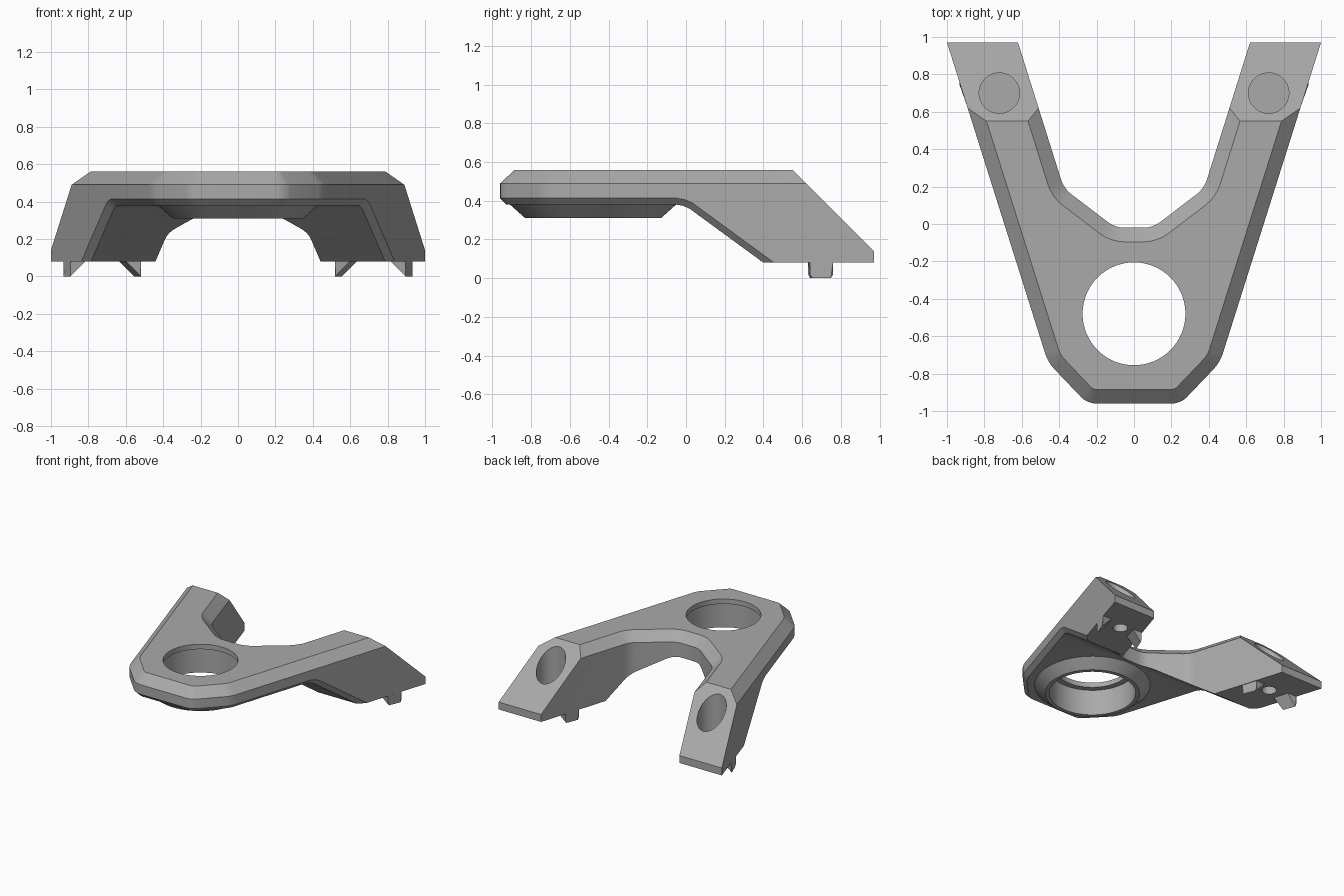
import bpy, bmesh, math
from mathutils import Matrix, Vector

if "Cube" in bpy.data.objects:
    bpy.data.objects.remove(bpy.data.objects["Cube"], do_unlink=True)

grey = bpy.data.materials.new("satin_grey")
grey.use_nodes = True
COLOUR = (0.40, 0.40, 0.40, 1)
grey.diffuse_color = COLOUR
grey.node_tree.nodes["Principled BSDF"].inputs["Base Color"].default_value = COLOUR


def to_object(name, bm):
    bmesh.ops.recalc_face_normals(bm, faces=bm.faces)
    mesh = bpy.data.meshes.new(name)
    bm.to_mesh(mesh)
    bm.free()
    mesh.materials.append(grey)
    obj = bpy.data.objects.new(name, mesh)
    bpy.context.collection.objects.link(obj)
    return obj


def prism(points, offset):
    """Extrude a closed loop of 3D points along an offset."""
    bm = bmesh.new()
    face = bm.faces.new([bm.verts.new(p) for p in points])
    out = bmesh.ops.extrude_face_region(bm, geom=[face])
    moved = [g for g in out["geom"] if isinstance(g, bmesh.types.BMVert)]
    bmesh.ops.translate(bm, verts=moved, vec=Vector(offset))
    bmesh.ops.recalc_face_normals(bm, faces=bm.faces)
    return bm


def round_part(name, x, y, z0, z1, r0, r1=None):
    bm = bmesh.new()
    bmesh.ops.create_cone(bm, cap_ends=True, segments=64, radius1=r0,
                          radius2=r0 if r1 is None else r1, depth=z1 - z0,
                          matrix=Matrix.Translation((x, y, (z0 + z1) / 2)))
    return to_object(name, bm)


def combine(target, tool, operation):
    mod = target.modifiers.new(operation.lower(), "BOOLEAN")
    mod.object, mod.operation, mod.solver = tool, operation, "EXACT"
    bpy.context.view_layer.objects.active = target
    bpy.ops.object.modifier_apply(modifier=mod.name)
    bpy.data.objects.remove(tool, do_unlink=True)


# Forked plan outline with softened corners and a chamfered top rim
half = [(0.25, -0.96), (0.46, -0.74), (1.0, 0.97), (0.62, 0.97), (0.375, 0.19), (0.10, -0.02)]
outline = half + [(-x, y) for x, y in reversed(half)]
bm = prism([(x, y, 0) for x, y in outline], (0, 0, 0.49))
corners = [e for e in bm.edges
           if abs(e.verts[0].co.z - e.verts[1].co.z) > 0.1 and e.verts[0].co.y < 0.9]
bmesh.ops.bevel(bm, geom=corners, offset=0.045, segments=4, profile=0.5, affect="EDGES")
top = [f for f in bm.faces if f.normal.z > 0.9]
bmesh.ops.inset_region(bm, faces=top, thickness=0.075, use_even_offset=True)
for v in top[0].verts:
    v.co.z = 0.56
bracket = to_object("forked_bracket", bm)

# Side profile: flat plate, sloping legs and flat feet
profile = [(-1.1, 0.38), (-0.05, 0.38), (-0.015, 0.374), (0.02, 0.358), (0.40, 0.08),
           (1.0, 0.08), (1.0, 0.11), (0.45, 0.66), (-1.1, 0.66)]
side = to_object("side_profile", prism([(-1.2, y, z) for y, z in profile], (2.4, 0, 0)))
combine(bracket, side, "INTERSECT")


# Chamfer along the outer lower edge
def outer_lower(edge):
    mid = (edge.verts[0].co + edge.verts[1].co) / 2
    if len(edge.link_faces) != 2 or mid.z > 0.385 or mid.z < 0.085:
        return False
    normals = [f.normal for f in edge.link_faces]
    wall = [n for n in normals if abs(n.z) < 0.1]
    under = [n for n in normals if n.z < -0.5]
    return bool(wall and under) and (wall[0].x * mid.x > 0 or mid.y < -0.9) and wall[0].y < 0.1


bm = bmesh.new()
bm.from_mesh(bracket.data)
bmesh.ops.remove_doubles(bm, verts=bm.verts, dist=0.0005)
bm.normal_update()
bmesh.ops.bevel(bm, geom=[e for e in bm.edges if outer_lower(e)], offset=0.033,
                segments=1, affect="EDGES")
bm.to_mesh(bracket.data)
bm.free()

# Tapered boss and stepped main bore
combine(bracket, round_part("boss", 0, -0.48, 0.31, 0.39, 0.35, 0.44), "UNION")
combine(bracket, round_part("bore", 0, -0.48, 0.2, 0.7, 0.275), "DIFFERENCE")
combine(bracket, round_part("counterbore", 0, -0.48, 0.2, 0.52, 0.32), "DIFFERENCE")

# Blind holes in both feet
for s in (-1, 1):
    combine(bracket, round_part("bolt_recess", s * 0.72, 0.70, 0.2, 0.8, 0.108), "DIFFERENCE")
    combine(bracket, round_part("pin_hole", s * 0.72, 0.70, 0.0, 0.15, 0.055), "DIFFERENCE")


# Wedge teeth under the feet, flush with the leg walls
def tooth(name, side, x, y, inward):
    length, lean = 0.12, 0.038
    loop = [(x, 0.085), (x, 0.02), (x, 0.0), (x + inward * 0.085, 0.085)]
    bm = prism([(side * px, y, pz) for px, pz in loop], (side * lean, length, 0))
    tip = [e for e in bm.edges if all(v.co.z < 0.01 for v in e.verts)]
    ends = [v for e in tip for v in e.verts]
    for v in ends:
        v.co.y += 0.012 if v.co.y < y + length / 2 else -0.012
    to_object(name, bm)


for label, s in (("left", 1), ("right", -1)):
    tooth(label + "_outer_tooth", s, 0.896, 0.64, -1)
    tooth(label + "_inner_tooth", s, 0.518, 0.63, 1)

# Smooth the rounded corners and keep hard edges crisp
bpy.ops.object.select_all(action="DESELECT")
bracket.select_set(True)
bpy.context.view_layer.objects.active = bracket
bpy.ops.object.shade_smooth_by_angle(angle=math.radians(30))
